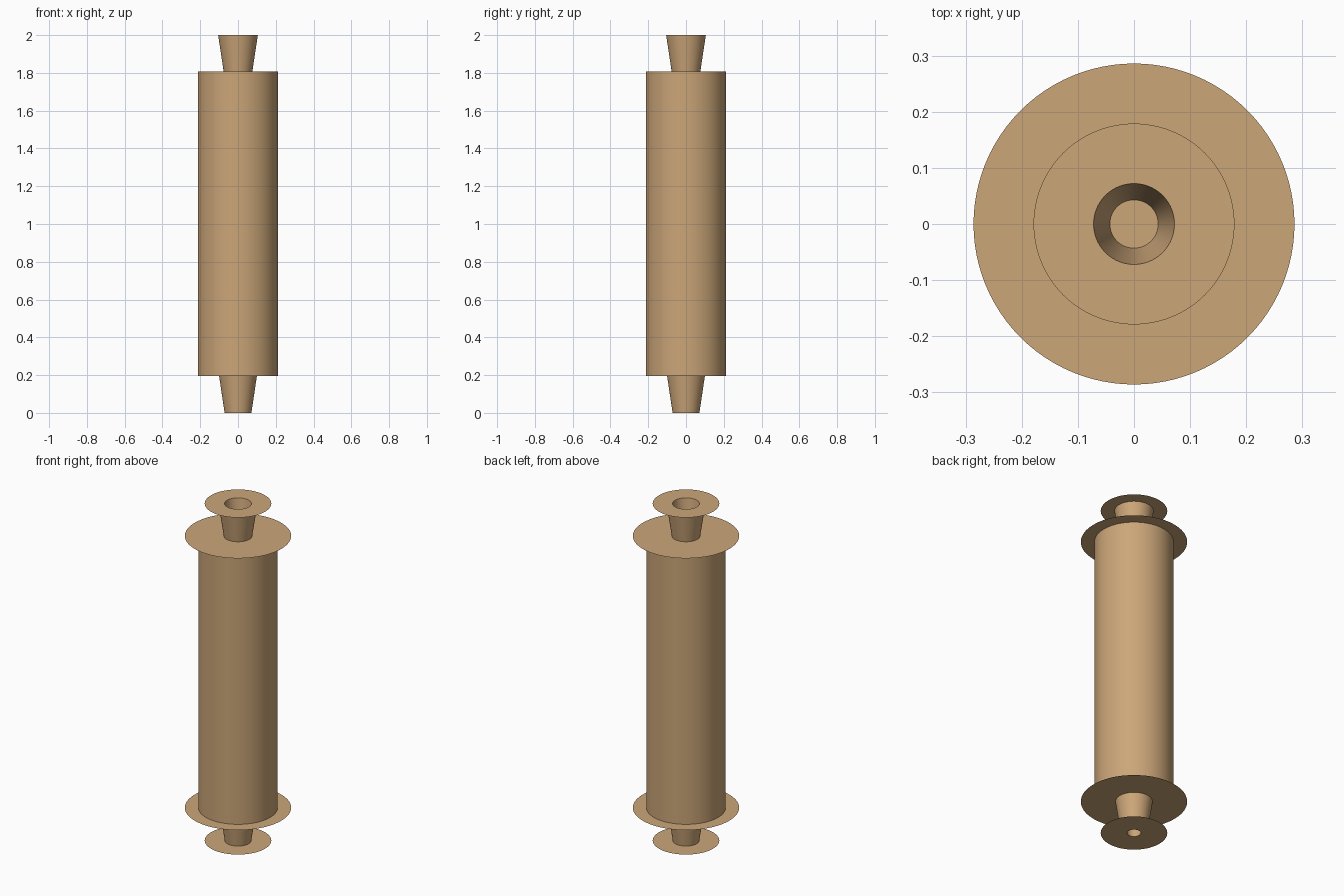
import bpy, bmesh, math

if "Cube" in bpy.data.objects:
    bpy.data.objects.remove(bpy.data.objects["Cube"])

SEG = 96
Z_LOW, Z_HIGH, Z_TOP = 0.195, 1.808, 2.0

wood = bpy.data.materials.new("tan_wood")
wood.diffuse_color = (0.60, 0.38, 0.19, 1)
wood.use_nodes = True
wood.node_tree.nodes["Principled BSDF"].inputs["Base Color"].default_value = wood.diffuse_color


def lathe(name, profile):
    """Revolve an open (radius, z) profile around the z axis."""
    bm = bmesh.new()
    pts = [bm.verts.new((r, 0, z)) for r, z in profile]
    edges = [bm.edges.new(p) for p in zip(pts, pts[1:])]
    bmesh.ops.spin(bm, geom=pts + edges, cent=(0, 0, 0), axis=(0, 0, 1),
                   angle=math.tau, steps=SEG, use_duplicate=False)
    bmesh.ops.remove_doubles(bm, verts=bm.verts, dist=1e-5)
    bmesh.ops.recalc_face_normals(bm, faces=bm.faces)
    mesh = bpy.data.meshes.new(name)
    bm.to_mesh(mesh)
    bm.free()
    ob = bpy.data.objects.new(name, mesh)
    mesh.materials.append(wood)
    bpy.context.collection.objects.link(ob)
    bpy.ops.object.select_all(action='DESELECT')
    ob.select_set(True)
    bpy.context.view_layer.objects.active = ob
    bpy.ops.object.shade_smooth_by_angle(angle=math.radians(30))
    return ob


# Main roller body
lathe("roller_body", [(0.213, Z_LOW), (0.213, Z_HIGH)])

# Wide paper-thin flanges closing both ends of the body
for name, z in (("lower_flange", Z_LOW), ("upper_flange", Z_HIGH)):
    lathe(name, [(0, z), (0.286, z)])

# Hollow tapered handles, wider at the top
lathe("lower_handle_outer", [(0.071, 0), (0.10, Z_LOW)])
lathe("lower_handle_bore", [(0.037, 0), (0.067, Z_LOW)])
lathe("upper_handle_outer", [(0.076, Z_HIGH), (0.105, Z_TOP)])
lathe("upper_handle_bore", [(0.043, Z_HIGH), (0.072, Z_TOP)])

# Small thin end discs with the bore opening through them
lathe("lower_end_disc", [(0.037, 0), (0.179, 0)])
lathe("upper_end_disc", [(0.072, Z_TOP), (0.179, Z_TOP)])
